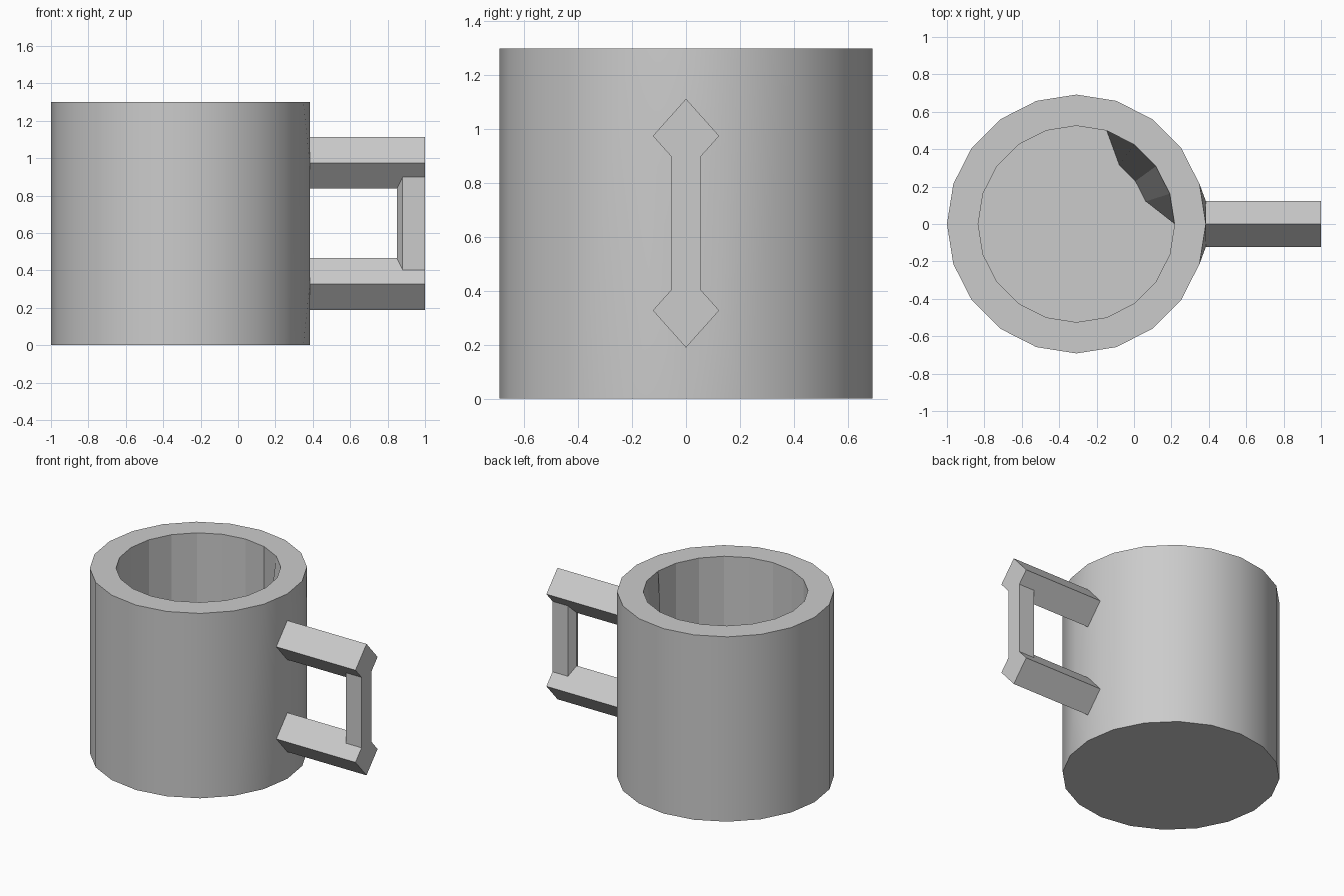
import bpy, bmesh
from math import cos, sin, pi, radians

cube = bpy.data.objects.get("Cube")
if cube:
    bpy.data.objects.remove(cube, do_unlink=True)

SIDES, CX, R_OUT, R_IN = 20, -0.308, 0.692, 0.525
HEIGHT, FLOOR = 1.3, 0.17
ROOT_X = CX + R_OUT
HIGH, LOW, HALF_W, HALF_H = 0.975, 0.327, 0.123, 0.138

grey = bpy.data.materials.new("grey clay")
grey.use_nodes = True
grey.diffuse_color = (0.6, 0.6, 0.6, 1)
grey.node_tree.nodes["Principled BSDF"].inputs["Base Color"].default_value = (0.6, 0.6, 0.6, 1)


def finish(name, bm):
    bmesh.ops.recalc_face_normals(bm, faces=bm.faces)
    mesh = bpy.data.meshes.new(name)
    bm.to_mesh(mesh)
    bm.free()
    mesh.materials.append(grey)
    obj = bpy.data.objects.new(name, mesh)
    bpy.context.collection.objects.link(obj)
    return obj


def ring(bm, radius, z):
    return [bm.verts.new((CX + radius * cos(2 * pi * i / SIDES),
                          radius * sin(2 * pi * i / SIDES), z)) for i in range(SIDES)]


def bridge(bm, a, b, skip=()):
    n = len(a)
    return [bm.faces.new((a[i], a[(i + 1) % n], b[(i + 1) % n], b[i]))
            for i in range(n) if i not in skip]


# Cup body: outer wall, rim, inner wall and floor
bm = bmesh.new()
bottom, top = ring(bm, R_OUT, 0), ring(bm, R_OUT, HEIGHT)
lip, well = ring(bm, R_IN, HEIGHT), ring(bm, R_IN, FLOOR)
for i in (1, 2, 3):  # inner wall leans in beside the handle
    a = 2 * pi * i / SIDES
    well[i].co.x, well[i].co.y = CX + 0.39 * cos(a), 0.39 * sin(a)
wall = bridge(bm, bottom, top, skip=(0, SIDES - 1))
bridge(bm, top, lip)
bridge(bm, lip, well)
bm.faces.new(well)
bm.faces.new(bottom)

# Flat pad on the wall that carries the handle
pad = {}
for side, k in ((1, 1), (-1, SIDES - 1)):
    hi = bm.verts.new((ROOT_X, side * HALF_W, HIGH))
    lo = bm.verts.new((ROOT_X, side * HALF_W, LOW))
    pad[side] = (hi, lo)
    wall.append(bm.faces.new((top[k], top[0], hi)))
    wall.append(bm.faces.new((top[k], hi, lo, bottom[k])))
    wall.append(bm.faces.new((bottom[k], lo, bottom[0])))
wall.append(bm.faces.new((top[0], *pad[1], bottom[0], *reversed(pad[-1]))))

for f in wall:
    f.smooth = True
for e in bm.edges:
    e.smooth = (len(e.link_faces) == 2 and all(f.smooth for f in e.link_faces)
                and e.calc_face_angle(0) < radians(30))
finish("cup_body", bm)

# Handle bars with a diamond section
for name, zc in (("upper_handle_bar", HIGH), ("lower_handle_bar", LOW)):
    bm = bmesh.new()
    ends = [[bm.verts.new((x, y, zc + z)) for y, z in
             ((HALF_W, 0), (0, HALF_H), (-HALF_W, 0), (0, -HALF_H))] for x in (ROOT_X, 1)]
    bridge(bm, *ends)
    for end in ends:
        bm.faces.new(end)
    finish(name, bm)

# Upright grip, its ends notched to sit on the bars
bm = bmesh.new()
W = 0.055
section = ((1, W), (1, 0), (1, -W), (0.88, -W), (0.85, 0), (0.88, W))
loops = []
for zc, s in ((LOW, 1), (HIGH, -1)):
    loops.append([bm.verts.new((x, y, zc + s * HALF_H * (1 - abs(y) / HALF_W)))
                  for x, y in section])
bridge(bm, *loops)
finish("handle_grip", bm)
